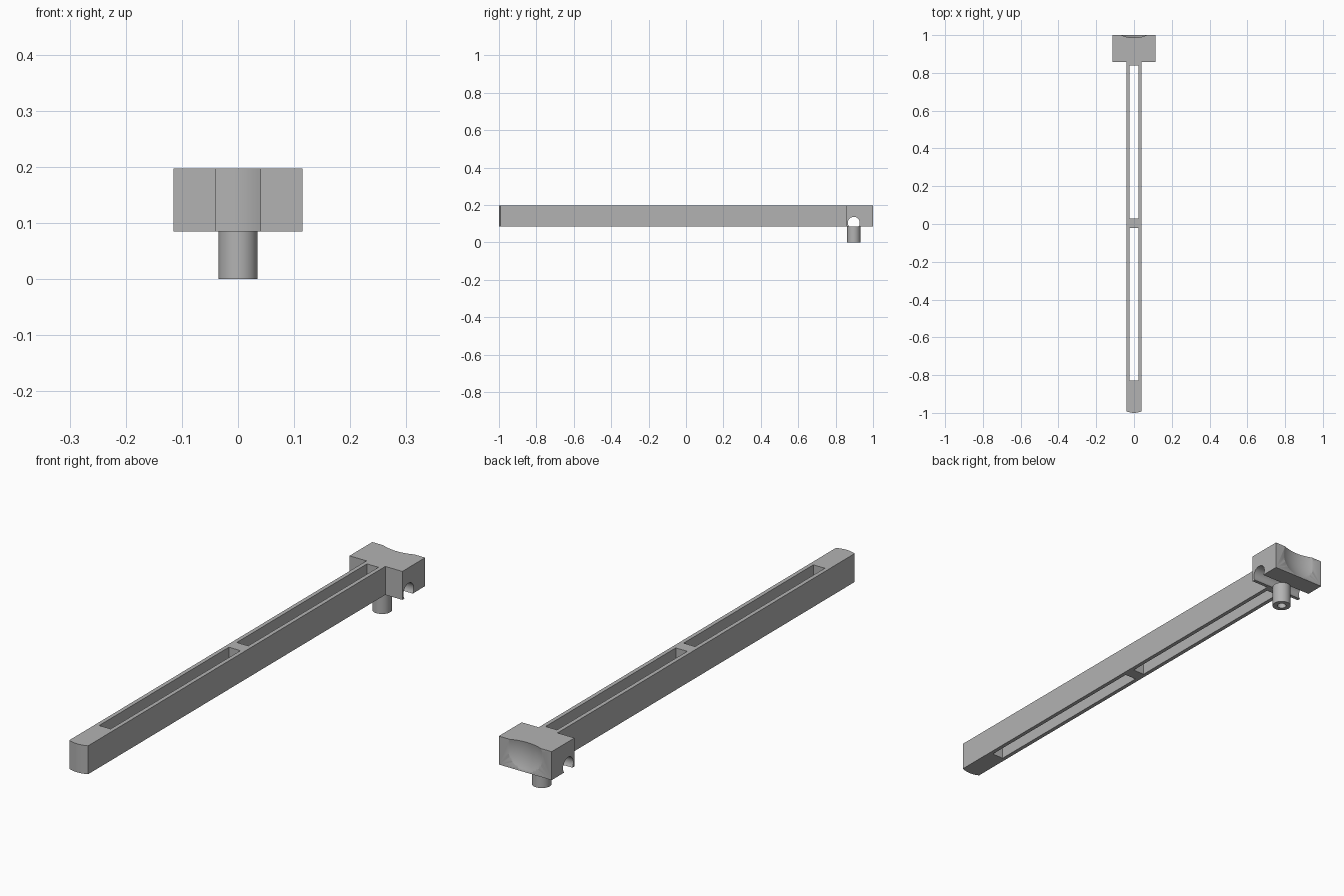
import bpy
import bmesh
from math import sin, cos, pi, radians
from mathutils import Matrix

old = bpy.data.objects.get("Cube")
if old:
    bpy.data.objects.remove(old, do_unlink=True)

grey = bpy.data.materials.new("grey plastic")
grey.use_nodes = True
colour = (0.45, 0.45, 0.45, 1)
grey.diffuse_color = colour
grey.node_tree.nodes["Principled BSDF"].inputs["Base Color"].default_value = colour

BOTTOM, TOP = 0.085, 0.197
BAR_W, HEAD_W = 0.041, 0.115
HEAD_Y, PEG_Y = 0.858, 0.897


def make_object(name, bm):
    bmesh.ops.recalc_face_normals(bm, faces=bm.faces)
    mesh = bpy.data.meshes.new(name)
    bm.to_mesh(mesh)
    bm.free()
    mesh.materials.append(grey)
    obj = bpy.data.objects.new(name, mesh)
    bpy.context.collection.objects.link(obj)
    return obj


def prism(name, outline, z0, z1):
    bm = bmesh.new()
    face = bm.faces.new([bm.verts.new((x, y, z0)) for x, y in outline])
    side = bmesh.ops.extrude_face_region(bm, geom=[face])["geom"]
    verts = [v for v in side if isinstance(v, bmesh.types.BMVert)]
    bmesh.ops.translate(bm, verts=verts, vec=(0, 0, z1 - z0))
    return make_object(name, bm)


def box(name, w, y0, y1, z0, z1):
    return prism(name, [(-w, y0), (w, y0), (w, y1), (-w, y1)], z0, z1)


def cylinder(name, r, length, matrix):
    bm = bmesh.new()
    bmesh.ops.create_cone(bm, cap_ends=True, segments=48, radius1=r,
                          radius2=r, depth=length, matrix=matrix)
    return make_object(name, bm)


def cut(target, cutter):
    cutter.hide_render = True
    mod = target.modifiers.new("cut", "BOOLEAN")
    mod.operation = "DIFFERENCE"
    mod.solver = "EXACT"
    mod.object = cutter
    select(target)
    bpy.ops.object.modifier_apply(modifier=mod.name)
    bpy.data.objects.remove(cutter, do_unlink=True)


def select(obj):
    bpy.ops.object.select_all(action="DESELECT")
    obj.select_set(True)
    bpy.context.view_layer.objects.active = obj


# Long arm with a rounded front end, joined to the wide head
steps = 12
nose = []
for i in range(steps + 1):
    t = 2 * i / steps - 1
    nose.append((BAR_W * t, -1 + 0.009 * t * t))
head = [(BAR_W, HEAD_Y), (HEAD_W, HEAD_Y), (HEAD_W, 1)]
mirrored = [(-x, y) for x, y in reversed(head)]
arm = prism("arm_and_head", nose + head + mirrored, BOTTOM, TOP)

# Two long slots through the arm
for y0, y1 in ((-0.828, -0.021), (0.028, 0.838)):
    cut(arm, box("slot_cutter", 0.025, y0, y1, 0, 0.3))

# Cross groove through the underside of the head
cut(arm, cylinder("groove_cutter", 0.032, 0.4,
                  Matrix.Translation((0, PEG_Y, 0.104))
                  @ Matrix.Rotation(pi / 2, 4, "Y")))

# Shallow spherical dish in the back of the head
bm = bmesh.new()
bmesh.ops.create_uvsphere(bm, u_segments=96, v_segments=64, radius=0.18,
                          matrix=Matrix.Translation((0, 1.163, 0.163)))
cut(arm, make_object("dish_cutter", bm))

# Hollow peg under the head
peg = cylinder("peg", 0.035, BOTTOM, Matrix.Translation((0, PEG_Y, BOTTOM / 2)))
cut(peg, cylinder("bore_cutter", 0.017, 0.3, Matrix.Translation((0, PEG_Y, 0.05))))

for obj in (arm, peg):
    select(obj)
    bpy.ops.object.shade_smooth_by_angle(angle=radians(25))
